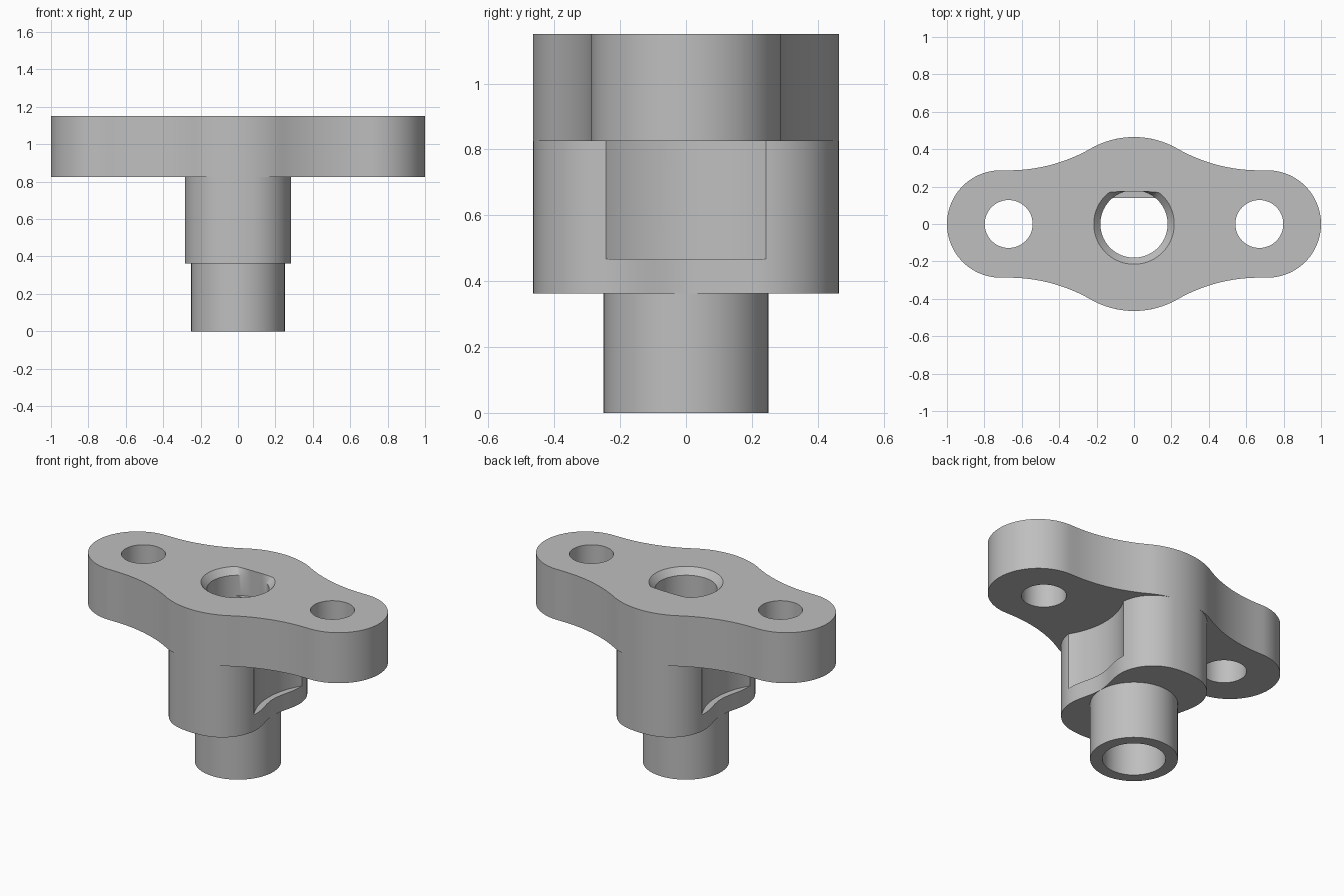
import bpy, bmesh
from math import sin, cos, pi, radians, atan2

cube = bpy.data.objects.get("Cube")
if cube:
    bpy.data.objects.remove(cube, do_unlink=True)

grey = bpy.data.materials.new("plain grey")
grey.use_nodes = True
colour = (0.52, 0.52, 0.52, 1)
grey.diffuse_color = colour
grey.node_tree.nodes["Principled BSDF"].inputs["Base Color"].default_value = colour


def arc(cx, cy, r, start, end, n):
    """Points along an arc, angles in radians."""
    steps = [start + (end - start) * i / n for i in range(n + 1)]
    return [(cx + r * cos(a), cy + r * sin(a)) for a in steps]


def circle(r, cx=0, flat=None, n=96):
    """Full circle, optionally flattened at a given y."""
    pts = arc(cx, 0, r, 0, 2 * pi, n)[:-1]
    return [(x, y if flat is None else min(y, flat)) for x, y in pts]


def four_way(quarter):
    """Mirror a quarter outline running from +x to +y into a closed loop."""
    left = [(-x, y) for x, y in reversed(quarter)]
    loop = quarter + left
    loop += [(-x, -y) for x, y in quarter] + [(x, -y) for x, y in reversed(quarter)]
    out = []
    for p in loop:
        if not out or abs(p[0] - out[-1][0]) + abs(p[1] - out[-1][1]) > 1e-4:
            out.append(p)
    if abs(out[0][0] - out[-1][0]) + abs(out[0][1] - out[-1][1]) < 1e-4:
        out.pop()
    return out


def prism(name, outline, z0, z1, top=None):
    """Solid between an outline at z0 and the same or another one at z1."""
    bm = bmesh.new()
    low = [bm.verts.new((x, y, z0)) for x, y in outline]
    high = [bm.verts.new((x, y, z1)) for x, y in (top or outline)]
    bm.faces.new(low[::-1])
    bm.faces.new(high)
    for i in range(len(low)):
        j = (i + 1) % len(low)
        bm.faces.new((low[i], low[j], high[j], high[i]))
    bmesh.ops.recalc_face_normals(bm, faces=bm.faces[:])
    mesh = bpy.data.meshes.new(name)
    bm.to_mesh(mesh)
    bm.free()
    mesh.materials.append(grey)
    ob = bpy.data.objects.new(name, mesh)
    bpy.context.collection.objects.link(ob)
    return ob


def cut(ob, *cutters):
    """Subtract the cutters, remove them and smooth the curved walls."""
    bpy.ops.object.select_all(action='DESELECT')
    bpy.context.view_layer.objects.active = ob
    ob.select_set(True)
    for c in cutters:
        c.hide_render = True
        mod = ob.modifiers.new("cut", 'BOOLEAN')
        mod.operation = 'DIFFERENCE'
        mod.solver = 'EXACT'
        mod.object = c
        bpy.ops.object.modifier_apply(modifier=mod.name)
        bpy.data.objects.remove(c, do_unlink=True)
    bpy.ops.object.shade_smooth_by_angle(angle=radians(30))


# Main sizes
TOP, UNDER, STEP, LEDGE = 1.15, 0.826, 0.362, 0.98
BORE, HUB, EAR, EAR_X, HOLE_X = 0.18, 0.465, 0.287, 0.713, 0.67

# Flange: rounded ears flowing through concave sweeps into the round hub
sweep = (HOLE_X**2 + EAR**2 - HUB**2) / (2 * (HUB - EAR))
meet = atan2(EAR + sweep, HOLE_X)
quarter = arc(EAR_X, 0, EAR, 0, pi / 2, 24)
quarter += arc(HOLE_X, EAR + sweep, sweep, -pi / 2, meet - pi, 20)
quarter += arc(0, 0, HUB, meet, pi / 2, 14)[1:]
flange = prism("flange", four_way(quarter), UNDER, TOP)
cut(flange,
    prism("upper_bore", circle(BORE, flat=0.175), LEDGE, TOP + 0.1),
    prism("lower_bore", circle(BORE, flat=0.14), UNDER - 0.1, LEDGE + 0.01),
    prism("rim_chamfer", circle(BORE, flat=0.175), TOP - 0.04, TOP + 0.01,
          circle(0.224, flat=0.175)),
    *[prism("bolt_hole", circle(0.128, s * HOLE_X), UNDER - 0.1, TOP + 0.1)
      for s in (-1, 1)])

# Neck: waisted block with screw clearance pockets under the ears
lobe_y, lobe_r, lobe_x = 0.22, 0.241, 0.043
blend = atan2(lobe_y, lobe_x)
waist = [(0.267 - 0.017 * cos(pi * i / 12), lobe_y * i / 12) for i in range(12)]
quarter = waist + arc(lobe_x, lobe_y, lobe_r, 0, blend, 20)
quarter += arc(0, 0, HUB, blend, pi / 2, 4)[1:]
neck = prism("neck", four_way(quarter), STEP, UNDER)
cut(neck,
    prism("neck_bore", circle(BORE, flat=0.14), STEP - 0.1, UNDER + 0.1),
    *[prism("pocket", circle(0.457, s * HOLE_X), 0.467, UNDER + 0.1)
      for s in (-1, 1)])

# Spigot: plain tube at the bottom
spigot = prism("spigot", circle(0.25), 0, STEP)
cut(spigot, prism("spigot_bore", circle(BORE), -0.1, STEP + 0.1))
